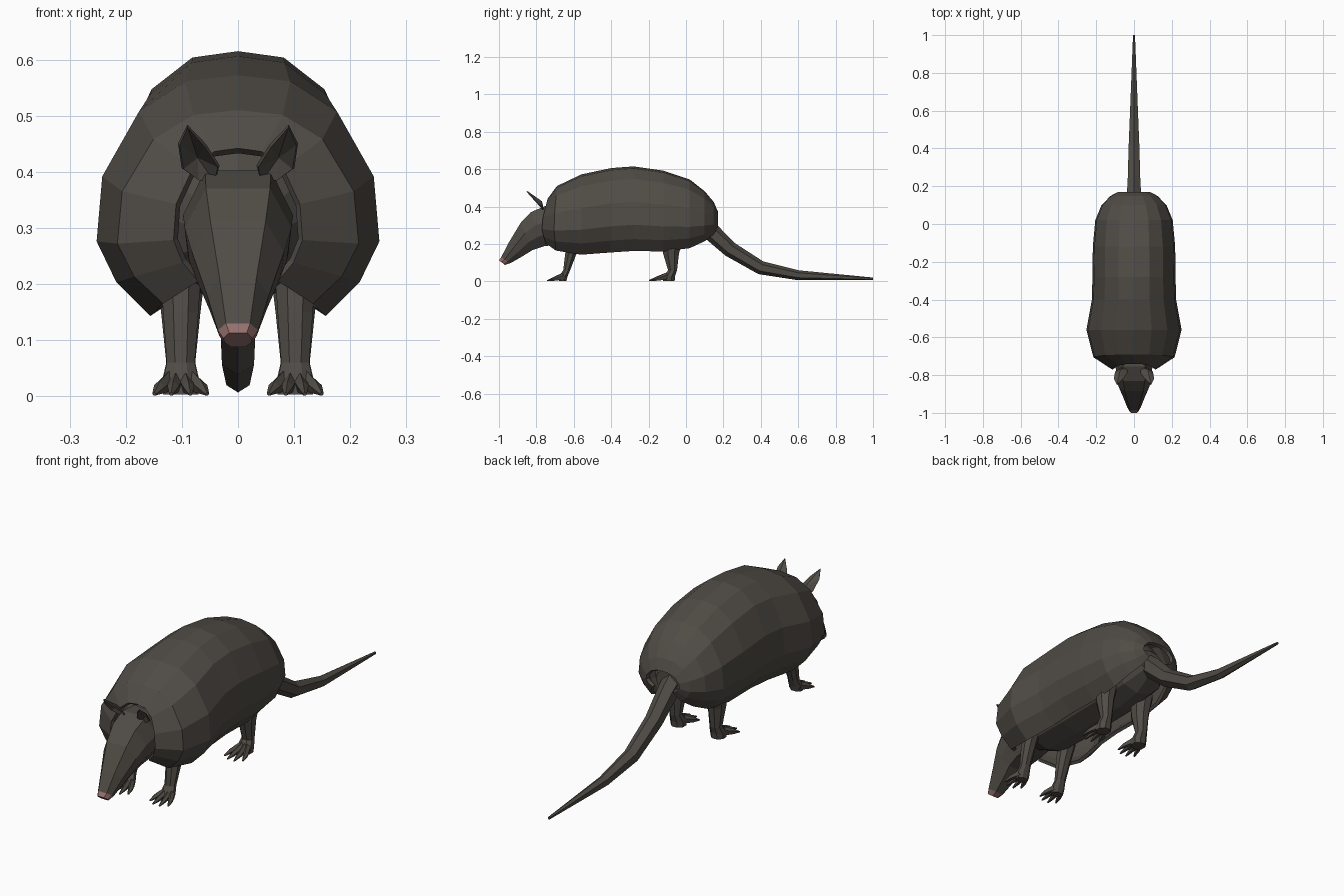
import bpy, bmesh, math
from mathutils import Vector

if "Cube" in bpy.data.objects:
    bpy.data.objects.remove(bpy.data.objects["Cube"])


def material(name, rgb):
    m = bpy.data.materials.new(name)
    m.diffuse_color = (*rgb, 1)
    m.use_nodes = True
    m.node_tree.nodes["Principled BSDF"].inputs["Base Color"].default_value = m.diffuse_color
    return m


HIDE = material("dark brown hide", (0.08, 0.071, 0.06))
PINK = material("pink nose", (0.30, 0.165, 0.155))


def finish(bm, name, mats=(HIDE,), thickness=0.0):
    bmesh.ops.recalc_face_normals(bm, faces=bm.faces)
    me = bpy.data.meshes.new(name)
    bm.to_mesh(me)
    bm.free()
    for m in mats:
        me.materials.append(m)
    ob = bpy.data.objects.new(name, me)
    bpy.context.collection.objects.link(ob)
    if thickness:
        s = ob.modifiers.new("thickness", 'SOLIDIFY')
        s.thickness, s.offset = thickness, -1
    return ob


def add_loft(bm, rings, closed=True, caps=True):
    vs = [[bm.verts.new(p) for p in r] for r in rings]
    n = len(vs[0])
    for a, b in zip(vs, vs[1:]):
        for i in range(n if closed else n - 1):
            j = (i + 1) % n
            bm.faces.new((a[i], a[j], b[j], b[i]))
    if caps:
        bm.faces.new(vs[0])
        bm.faces.new(vs[-1])


def mirrored(half):
    """Profile going from bottom left over the top to bottom right."""
    left = [(-x, z) for x, z in reversed(half) if x > 0]
    return left + list(half)


def tube_rings(path, sides, phase=0.0):
    """path: (point, radius across x, radius in the y-z plane)."""
    rings = []
    for i, (p, rx, rn) in enumerate(path):
        a = Vector(path[max(i - 1, 0)][0])
        b = Vector(path[min(i + 1, len(path) - 1)][0])
        t = (b - a).normalized()
        u = (Vector((1, 0, 0)) - t * t.x).normalized()
        v = t.cross(u)
        angs = [phase + 2 * math.pi * k / sides for k in range(sides)]
        rings.append([Vector(p) + u * rx * math.cos(q) + v * rn * math.sin(q)
                      for q in angs])
    return rings


# shell: open-bottomed loft along y (y, half width, top, bottom)
sections = [(-.74, .115, .442, .205), (-.69, .215, .51, .165),
            (-.56, .252, .572, .143), (-.40, .223, .606, .155),
            (-.28, .220, .615, .163), (-.12, .218, .592, .160),
            (.02, .205, .545, .178), (.10, .172, .482, .215),
            (.148, .125, .425, .25), (.17, .085, .375, .29)]
shell_half = [(0, 1), (.37, .975), (.70, .85), (.96, .58),
              (1, .31), (.86, .14), (.62, 0)]
rings = []
for i, (y, w, top, bot) in enumerate(sections):
    k = (.06, .03)[i] if i < 2 else 0
    rings.append([(x * w, y - k * (.6 - abs(f - .4)), bot + f * (top - bot))
                  for x, f in mirrored(shell_half)])
bm = bmesh.new()
add_loft(bm, rings, closed=False, caps=False)
finish(bm, "shell", thickness=0.015)

# soft body inside the shell
body = [(-.69, .09, .40, .21), (-.60, .17, .50, .172), (-.40, .175, .54, .165),
        (-.12, .175, .53, .17), (.02, .15, .48, .19), (.12, .07, .36, .25)]
bm = bmesh.new()
add_loft(bm, [[(w * math.cos(q), y, (t + b) / 2 + (t - b) / 2 * math.sin(q))
               for q in [math.tau * k / 12 for k in range(12)]]
              for y, w, t, b in body])
finish(bm, "body")

# head: tilted rings (top y, top z, bottom y, bottom z, half width)
head = [(-.64, .40, -.62, .21, .085), (-.755, .402, -.70, .195, .098),
        (-.83, .37, -.76, .188, .095), (-.885, .312, -.82, .168, .082),
        (-.945, .212, -.885, .128, .055), (-.988, .13, -.94, .097, .036),
        (-1.0, .113, -.968, .088, .026)]
head_half = [(.6, 1), (1, .62), (.92, .3), (.5, 0)]
bm = bmesh.new()
add_loft(bm, [[(x * w, by + f * (ty - by), bz + f * (tz - bz))
               for x, f in mirrored(head_half)]
              for ty, tz, by, bz, w in head])
for f in bm.faces:
    c = f.calc_center_median()
    f.material_index = int(c.y < -.95 and c.z < .125)
finish(bm, "head", (HIDE, PINK))

# ears: cupped leaves leaning forward
ear_outline = [(.09, .479), (.104, .447), (.097, .405), (.07, .385),
               (.042, .382), (.036, .408), (.060, .445)]
for side, name in ((1, "left_ear"), (-1, "right_ear")):
    bm = bmesh.new()
    rim = [bm.verts.new((side * x, -.768 - (z - .385) * .9, z))
           for x, z in ear_outline]
    mid = bm.verts.new((side * .072, -.775, .425))
    for i in range(len(rim)):
        bm.faces.new((rim[i], rim[(i + 1) % len(rim)], mid))
    finish(bm, name, thickness=0.006)

# tail
tail = [((0, y, z), r, r * 1.1) for y, z, r in
        ((.04, .335, .05), (.13, .27, .044), (.235, .172, .038),
         (.40, .073, .033), (.60, .033, .024), (1.0, .014, .006))]
bm = bmesh.new()
add_loft(bm, tube_rings(tail, 6, math.pi / 6))
finish(bm, "tail")

# legs and clawed feet: (y, z, radius across, radius along)
front_leg = [(-.59, .23, .04, .045), (-.615, .15, .034, .033),
             (-.638, .06, .027, .02), (-.655, .028, .034, .024),
             (-.66, .003, .03, .022)]
rear_leg = [(-.07, .24, .05, .06), (-.08, .15, .038, .046),
            (-.072, .06, .028, .026), (-.088, .028, .036, .032),
            (-.092, .003, .034, .034)]
for leg, ankle, tip, name in ((front_leg, -.65, -.742, "front_leg"),
                              (rear_leg, -.10, -.198, "rear_leg")):
    for side, word in ((1, "left_"), (-1, "right_")):
        bm = bmesh.new()
        rings = []
        for y, z, rx, ry in leg:
            rings.append([(side * .102 + rx * math.cos(math.tau * (k + .5) / 8),
                           y + ry * math.sin(math.tau * (k + .5) / 8), z)
                          for k in range(8)])
        add_loft(bm, rings)
        for dx in (-.047, -.017, .017, .047):
            back = abs(dx) * .7 - .012
            x = side * .102
            toe = [((x + dx * .4, ankle, .028), .013, .02),
                   ((x + dx * .8, ankle * .45 + tip * .55 + back * .5, .015),
                    .011, .012),
                   ((x + dx, tip + back, .004), .004, .003)]
            add_loft(bm, tube_rings(toe, 5, math.pi / 2))
        finish(bm, word + name)
